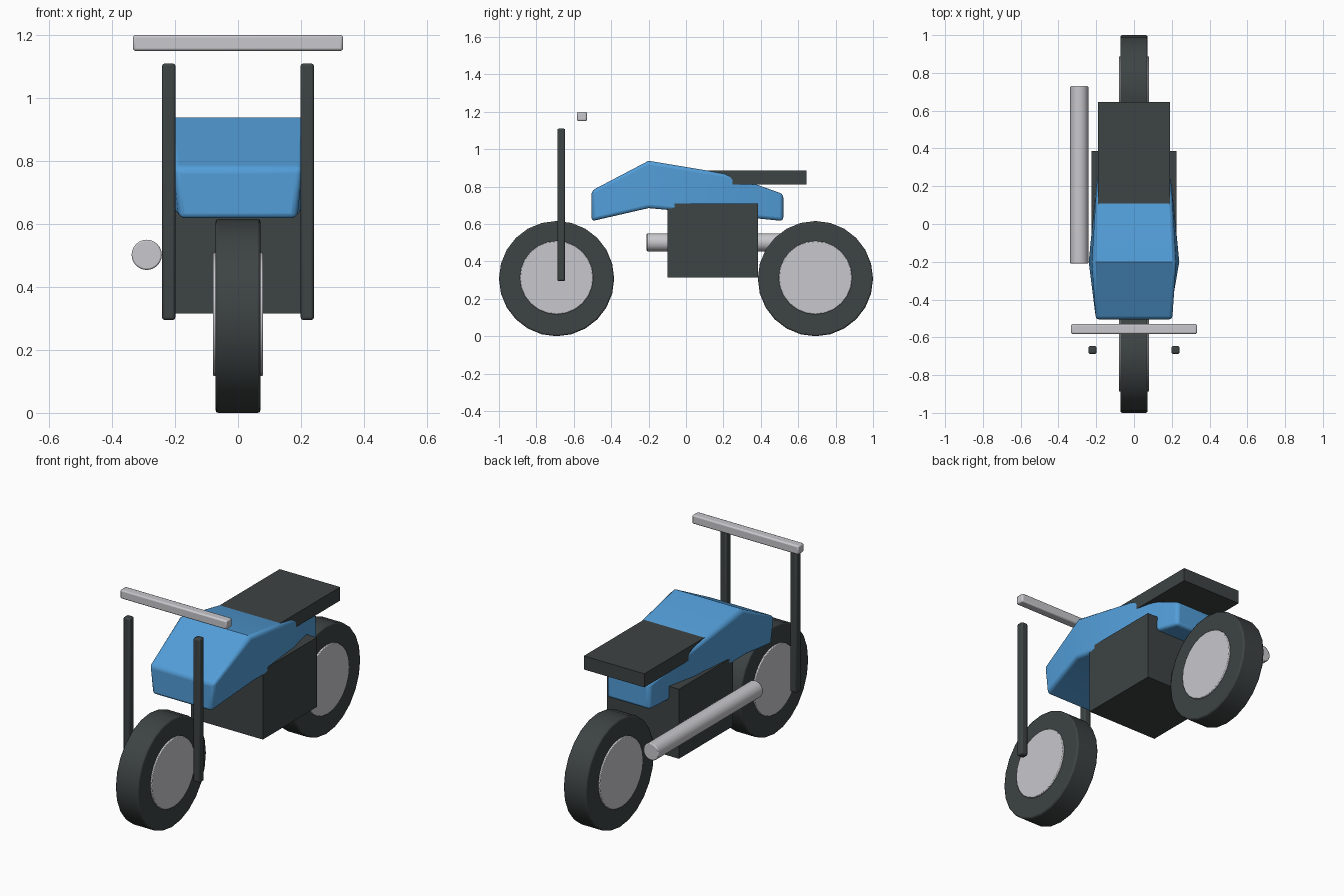
import bpy, bmesh, math

if "Cube" in bpy.data.objects:
    bpy.data.objects.remove(bpy.data.objects["Cube"])


def material(name, rgb):
    m = bpy.data.materials.new(name)
    m.diffuse_color = (*rgb, 1)
    m.use_nodes = True
    m.node_tree.nodes["Principled BSDF"].inputs["Base Color"].default_value = m.diffuse_color
    return m


DARK = material("charcoal", (0.047, 0.056, 0.056))
BLUE = material("blue", (0.085, 0.34, 0.69))
SILVER = material("silver", (0.58, 0.58, 0.61))


def finish(name, bm, mat, bevel=0, segments=2, smooth=True):
    bmesh.ops.recalc_face_normals(bm, faces=bm.faces)
    me = bpy.data.meshes.new(name)
    bm.to_mesh(me)
    bm.free()
    me.materials.append(mat)
    ob = bpy.data.objects.new(name, me)
    bpy.context.collection.objects.link(ob)
    if bevel:
        b = ob.modifiers.new("bevel", "BEVEL")
        b.width = bevel
        b.segments = segments
        b.limit_method = "ANGLE"
        b.angle_limit = math.radians(40)
    if smooth:
        bpy.ops.object.select_all(action="DESELECT")
        ob.select_set(True)
        bpy.context.view_layer.objects.active = ob
        bpy.ops.object.shade_smooth_by_angle(angle=math.radians(35))
    return ob


def box(name, x, y, z, mat, bevel=0):
    bm = bmesh.new()
    bmesh.ops.create_cube(bm, size=1)
    for v in bm.verts:
        for i, (a, b) in enumerate((x, y, z)):
            v.co[i] = (a + b) / 2 + v.co[i] * (b - a)
    return finish(name, bm, mat, bevel, smooth=bevel > 0)


def cylinder(name, centre, radius, length, axis, mat, sides=24, bevel=0.005):
    """Prism along the x or y axis, with a corner pointing along z."""
    bm = bmesh.new()
    rings = []
    for s in (-0.5, 0.5):
        ring = []
        for i in range(sides):
            a = 2 * math.pi * i / sides
            u, w = radius * math.cos(a), radius * math.sin(a)
            p = (s * length, u, w) if axis == "x" else (u, s * length, w)
            ring.append(bm.verts.new([c + d for c, d in zip(centre, p)]))
        rings.append(ring)
        bm.faces.new(ring)
    for i in range(sides):
        j = (i + 1) % sides
        bm.faces.new((rings[0][i], rings[0][j], rings[1][j], rings[1][i]))
    return finish(name, bm, mat, bevel)


# Wheels: tyre with a slightly proud silver disc
for end, y in (("front", -0.692), ("rear", 0.692)):
    cylinder(end + "_tyre", (0, y, 0.308), 0.308, 0.142, "x", DARK, bevel=0.008)
    cylinder(end + "_rim", (0, y, 0.313), 0.196, 0.16, "x", SILVER, bevel=0.004)

# Fork legs
for side, s in (("left", -1), ("right", 1)):
    box(side + "_fork_leg", (s * 0.22 - 0.021, s * 0.22 + 0.021), (-0.688, -0.646),
        (0.295, 1.11), DARK, 0.008)

# Handlebar, engine, seat, exhaust
box("handlebar", (-0.334, 0.334), (-0.582, -0.53), (1.15, 1.2), SILVER, 0.008)
box("engine_block", (-0.226, 0.226), (-0.1, 0.386), (0.315, 0.71), DARK)
box("seat", (-0.19, 0.19), (0.05, 0.645), (0.81, 0.887), DARK)
cylinder("exhaust_pipe", (-0.29, 0.26, 0.502), 0.048, 0.94, "y", SILVER)

# Tank and tail body: sections of y, bottom z, top z, bottom half width, top half width
sections = [
    (-0.505, 0.615, 0.778, 0.185, 0.205),
    (-0.2, 0.685, 0.938, 0.241, 0.222),
    (0.21, 0.647, 0.870, 0.200, 0.198),
    (0.52, 0.616, 0.760, 0.135, 0.130),
]
bm = bmesh.new()
rings = []
for y, z0, z1, w0, w1 in sections:
    rings.append([bm.verts.new(p) for p in
                  ((-w0, y, z0), (w0, y, z0), (w1, y, z1), (-w1, y, z1))])
bm.faces.new(rings[0])
bm.faces.new(rings[-1])
for a, b in zip(rings, rings[1:]):
    for i in range(4):
        j = (i + 1) % 4
        bm.faces.new((a[i], a[j], b[j], b[i]))
finish("tank_and_tail", bm, BLUE, 0.018, 3)
